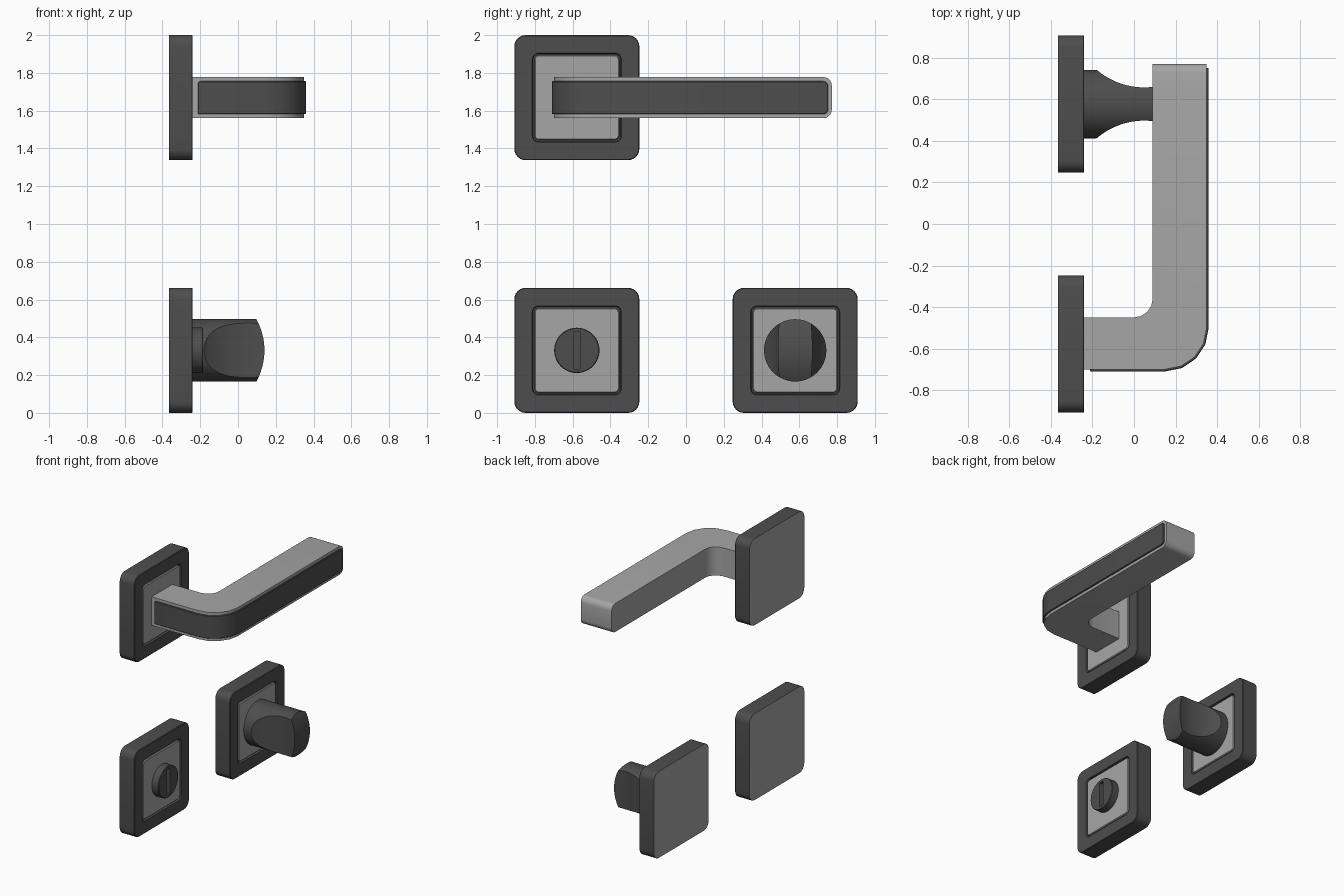
import bpy, bmesh, math

if "Cube" in bpy.data.objects:
    bpy.data.objects.remove(bpy.data.objects["Cube"])

LEFT, RIGHT = -0.578, 0.578      # plate centres in y
LOW, HIGH = 0.331, 1.669         # plate centres in z
FACE = -0.24                     # front face of the plates


def material(name, v):
    m = bpy.data.materials.new(name)
    m.diffuse_color = (v, v, v, 1)
    m.use_nodes = True
    m.node_tree.nodes["Principled BSDF"].inputs["Base Color"].default_value = m.diffuse_color
    return m


DARK = material("dark_metal", 0.075)
LIGHT = material("satin_metal", 0.38)


def finish(name, bm, mats=()):
    bmesh.ops.recalc_face_normals(bm, faces=bm.faces)
    me = bpy.data.meshes.new(name)
    bm.to_mesh(me)
    bm.free()
    ob = bpy.data.objects.new(name, me)
    bpy.context.collection.objects.link(ob)
    for m in mats:
        me.materials.append(m)
    return ob


def smooth(ob):
    bpy.ops.object.select_all(action='DESELECT')
    ob.select_set(True)
    bpy.context.view_layer.objects.active = ob
    bpy.ops.object.shade_smooth_by_angle(angle=math.radians(30))


def arc(cx, cy, r, a0, a1, n):
    angles = [math.radians(a0 + (a1 - a0) * i / n) for i in range(n + 1)]
    return [(cx + r * math.cos(a), cy + r * math.sin(a)) for a in angles]


def rounded_square(h, r, n=6):
    k = h - r
    pts = []
    for i, (sx, sy) in enumerate([(1, 1), (-1, 1), (-1, -1), (1, -1)]):
        pts += arc(sx * k, sy * k, r, 90 * i, 90 * i + 90, n)
    return pts


def loft(name, rings, y, z, mats):
    """Skin a list of (x, outline in y/z) and cap both ends."""
    bm = bmesh.new()
    loops = [[bm.verts.new((x, y + a, z + b)) for a, b in pts] for x, pts in rings]
    bm.faces.new(loops[0])
    for l0, l1 in zip(loops, loops[1:]):
        for i in range(len(l0)):
            j = (i + 1) % len(l0)
            bm.faces.new((l0[i], l0[j], l1[j], l1[i]))
    bm.faces.new(loops[-1])
    return finish(name, bm, mats)


def prism(pts, lo, hi, plane='xy'):
    bm = bmesh.new()

    def ring(d):
        return [bm.verts.new((a, b, d) if plane == 'xy' else (a, d, b)) for a, b in pts]
    r0, r1 = ring(lo), ring(hi)
    bm.faces.new(r0)
    bm.faces.new(r1)
    for i in range(len(pts)):
        j = (i + 1) % len(pts)
        bm.faces.new((r0[i], r0[j], r1[j], r1[i]))
    return bm


def round_end(bm, axis, value, width):
    """Round the horizontal edges of the end face lying at axis = value."""
    edges = [e for e in bm.edges
             if all(abs(v.co[axis] - value) < 1e-4 for v in e.verts)
             and abs(e.verts[0].co.z - e.verts[1].co.z) < 1e-4]
    bmesh.ops.bevel(bm, geom=edges, offset=width, segments=5, profile=0.5, affect='EDGES')


def boolean(ob, cutter, op):
    mod = ob.modifiers.new("cut", 'BOOLEAN')
    mod.operation, mod.solver, mod.object = op, 'EXACT', cutter
    bpy.context.view_layer.objects.active = ob
    bpy.ops.object.modifier_apply(modifier=mod.name)
    bpy.data.objects.remove(cutter)


# square rosettes: dark plate with a recess, light inset panel inside
for label, y, z in [("handle", LEFT, HIGH), ("lock", LEFT, LOW), ("knob", RIGHT, LOW)]:
    sq = rounded_square
    plate = loft(label + "_plate", [
        (-0.365, sq(0.331, 0.06)), (FACE - 0.004, sq(0.331, 0.06)),
        (FACE, sq(0.327, 0.056)), (FACE, sq(0.236, 0.034)),
        (FACE - 0.02, sq(0.232, 0.03))], y, z, [DARK, LIGHT])
    plate.data.polygons[0].material_index = 1
    smooth(plate)
    smooth(loft(label + "_inset_panel", [
        (FACE - 0.022, sq(0.225, 0.026)), (FACE - 0.006, sq(0.225, 0.026)),
        (FACE - 0.001, sq(0.220, 0.021))], y, z, [LIGHT]))

# lever handle body
outline = [(FACE - 0.005, -0.70)] + arc(0.15, -0.50, 0.20, -90, 0, 4) + [(0.35, 0.772), (0.09, 0.772)]
outline += arc(0.0, -0.36, 0.09, 0, -90, 4) + [(FACE - 0.005, -0.45)]
bm = prism(outline, HIGH - 0.109, HIGH + 0.109)
round_end(bm, 1, 0.772, 0.045)
smooth(finish("lever_handle", bm, [LIGHT]))

# dark inlay strip wrapping the outer side of the lever
strip = [(-0.212, -0.71)] + arc(0.15, -0.50, 0.21, -90, 0, 4) + [(0.36, 0.752), (0.34, 0.752)]
strip += arc(0.15, -0.50, 0.19, 0, -90, 4) + [(-0.212, -0.69)]
bm = prism(strip, HIGH - 0.087, HIGH + 0.087)
round_end(bm, 1, 0.752, 0.025)
round_end(bm, 0, -0.212, 0.015)
inlay = finish("lever_inlay", bm, [DARK])
bev = inlay.modifiers.new("edge", 'BEVEL')
bev.width, bev.segments, bev.limit_method, bev.angle_limit = 0.004, 1, 'ANGLE', math.radians(50)
smooth(inlay)

# slotted lock disc
circle = arc(0, 0, 0.12, 0, 360, 48)[:-1]
rim = arc(0, 0, 0.116, 0, 360, 48)[:-1]
disc = loft("lock_disc", [(FACE - 0.01, circle), (-0.188, circle), (-0.184, rim)], LEFT, LOW, [DARK])
slot = finish("slot_cutter", prism([(-0.215, LEFT - 0.018), (-0.15, LEFT - 0.018),
                                    (-0.15, LEFT + 0.018), (-0.215, LEFT + 0.018)],
                                   LOW - 0.098, LOW + 0.098))
boolean(disc, slot, 'DIFFERENCE')
smooth(disc)

# turn knob: round bar with concave flanks and a domed end
circle = arc(0, 0, 0.165, 0, 360, 64)[:-1]
knob = loft("turn_knob", [(FACE - 0.01, circle), (0.2, circle)], RIGHT, LOW, [DARK])
R = 0.354
xs = [-0.18 + 0.42 * i / 20 for i in range(21)]
side = [(-0.3, 0.2), (-0.185, 0.2)] + [(x, 0.08 + R - math.sqrt(R * R - (x - 0.05) ** 2)) for x in xs]
flanks = [(x, RIGHT + w) for x, w in side] + [(x, RIGHT - w) for x, w in reversed(side)]
boolean(knob, finish("flank_cutter", prism(flanks, LOW - 0.3, LOW + 0.3)), 'INTERSECT')
dome = [(x, LOW + z) for x, z in arc(-0.2, 0, 0.34, -36, 36, 18) + [(-0.3, 0.2), (-0.3, -0.2)]]
boolean(knob, finish("dome_cutter", prism(dome, RIGHT - 0.3, RIGHT + 0.3, 'xz')), 'INTERSECT')
smooth(knob)
